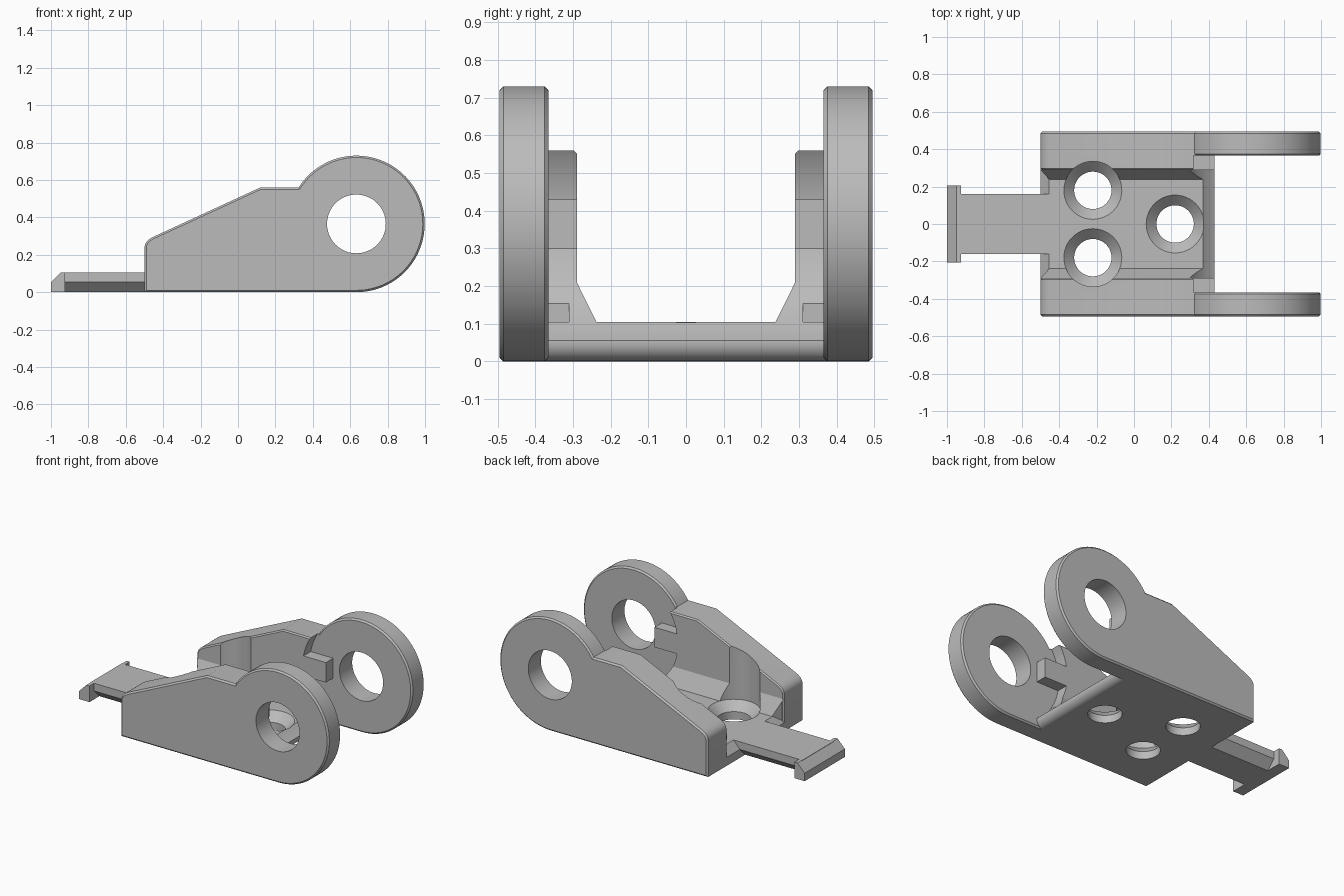
import bpy, bmesh, math
from mathutils import Vector

if "Cube" in bpy.data.objects:
    bpy.data.objects.remove(bpy.data.objects["Cube"])

grey = bpy.data.materials.new("plain_grey")
grey.use_nodes = True
COLOUR = (0.5, 0.5, 0.5, 1)
grey.diffuse_color = COLOUR
grey.node_tree.nodes["Principled BSDF"].inputs["Base Color"].default_value = COLOUR

PX, PZ, R = 0.633, 0.365, 0.365       # pivot centre and ring radius
CLEAR = 0.37                          # clearance radius inside the fork
IN, OUT, WALL = 0.365, 0.495, 0.29    # plate inner, plate outer, wall inner
FLOOR = 0.105


def prism(name, outline, axis, a, b, bevel=0):
    """Extrude a 2D outline along y (outline = x, z) or x (outline = y, z)."""
    bm = bmesh.new()

    def place(p, t):
        return (p[0], t, p[1]) if axis == "y" else (t, p[0], p[1])
    low = [bm.verts.new(place(p, a)) for p in outline]
    high = [bm.verts.new(place(p, b)) for p in outline]
    caps = [bm.faces.new(low), bm.faces.new(high)]
    for i in range(len(low)):
        j = (i + 1) % len(low)
        bm.faces.new((low[i], low[j], high[j], high[i]))
    bmesh.ops.recalc_face_normals(bm, faces=bm.faces[:])
    if bevel:
        rim = [e for f in caps for e in f.edges]
        bmesh.ops.bevel(bm, geom=rim, offset=bevel, segments=1,
                        affect="EDGES", clamp_overlap=False)
    mesh = bpy.data.meshes.new(name)
    bm.to_mesh(mesh)
    bm.free()
    ob = bpy.data.objects.new(name, mesh)
    bpy.context.collection.objects.link(ob)
    mesh.materials.append(grey)
    return ob


def arc(cx, cz, r, start, end, n):
    angles = [math.radians(start + (end - start) * i / n) for i in range(n + 1)]
    return [(cx + r * math.cos(t), cz + r * math.sin(t)) for t in angles]


def lathe(name, profile, x, y, n=48):
    """Closed solid of revolution about a vertical axis."""
    bm = bmesh.new()
    rings = [[bm.verts.new((x + r * math.cos(math.tau * i / n),
                            y + r * math.sin(math.tau * i / n), z))
              for i in range(n)] for r, z in profile]
    for lo, hi in zip(rings, rings[1:]):
        for i in range(n):
            j = (i + 1) % n
            bm.faces.new((lo[i], lo[j], hi[j], hi[i]))
    bm.faces.new(rings[0])
    bm.faces.new(rings[-1])
    bmesh.ops.recalc_face_normals(bm, faces=bm.faces[:])
    mesh = bpy.data.meshes.new(name)
    bm.to_mesh(mesh)
    bm.free()
    ob = bpy.data.objects.new(name, mesh)
    bpy.context.collection.objects.link(ob)
    return ob


def activate(ob):
    bpy.ops.object.select_all(action="DESELECT")
    ob.select_set(True)
    bpy.context.view_layer.objects.active = ob


def cut(ob, cutters):
    activate(ob)
    for c in cutters:
        m = ob.modifiers.new("cut", "BOOLEAN")
        m.operation, m.solver, m.object = "DIFFERENCE", "EXACT", c
        bpy.ops.object.modifier_apply(modifier=m.name)


# Cutters: pivot bore, fork clearance, countersunk screw holes
bore = prism("bore_cutter", arc(PX, PZ, 0.157, 0, 355, 71), "y", -1, 1)
clearance = prism("clearance_cutter", arc(PX, PZ, CLEAR, 0, 356.25, 95), "y", -IN, IN)
screw_profile = [(0.1, -0.1), (0.1, 0.05), (0.155, FLOOR), (0.155, 1)]
screws = [lathe("screw_cutter", screw_profile, x, y)
          for x, y in ((-0.22, 0.18), (-0.22, -0.18), (0.22, 0))]

# Shared sloping back of plates and walls, from the flat top down to the base
back = [(0.12, 0.56), (-0.455, 0.295)]
p0, p1, p2 = Vector((-0.455, 0.295)), Vector((-0.5, 0.274)), Vector((-0.5, 0.235))
for i in range(1, 7):
    t = i / 6
    back.append(tuple(p0 * (1 - t) ** 2 + p1 * 2 * t * (1 - t) + p2 * t * t))
back.append((-0.5, 0))

ring_end = 180 - math.degrees(math.asin((0.56 - PZ) / R))
plate_outline = arc(PX, PZ, R, -90, ring_end, 64) + back
wall_outline = [(0.33, 0), (0.33, 0.56)] + back

parts = []
for side, s in (("left", 1), ("right", -1)):
    # Outer plate with pivot ring
    plate = prism(side + "_side_plate", plate_outline, "y", s * IN, s * OUT, 0.01)
    cut(plate, [bore])

    # Inner thickening wall, cleared around the ring and the screw heads
    wall = prism(side + "_inner_wall", wall_outline, "y", s * WALL, s * 0.42, 0.008)
    cut(wall, [clearance] + screws[:2])

    # Sloped gusset between wall and floor, mitred at the rear
    section = [(s * 0.238, FLOOR), (s * WALL, 0.21), (s * 0.31, 0.21),
               (s * 0.31, 0.05), (s * 0.238, 0.05)]
    gusset = prism(side + "_gusset", section, "x", -0.5, 0.4)
    for v in gusset.data.vertices:
        if v.co.x < 0:
            v.co.x += max(0, WALL - abs(v.co.y)) * 0.9
    cut(gusset, [clearance] + screws)

    # Stop tab projecting into the fork
    tab = prism(side + "_stop_tab", [(0.24, 0.3), (0.43, 0.3), (0.43, 0.43), (0.24, 0.43)],
                "y", s * WALL, s * 0.38)
    parts += [plate, wall, gusset, tab]

# Floor with rounded lower lip, hollowed upper lip and rear chamfer
floor_outline = ([(-0.5, 0)] + arc(0.38, 0.05, 0.05, -90, 0, 8)
                 + arc(PX, PZ, CLEAR, 236.7, 224.7, 6)
                 + [(-0.455, FLOOR), (-0.5, 0.055)])
floor = prism("floor", floor_outline, "y", -0.42, 0.42)
cut(floor, screws)

# Rear tongue with undercut sides and a crosswise latch bar
tongue_section = [(-0.16, FLOOR), (0.16, FLOOR), (0.16, 0.055),
                  (0.105, 0), (-0.105, 0), (-0.16, 0.055)]
tongue = prism("tongue", tongue_section, "x", -0.95, -0.44)
latch = prism("latch_bar", [(-1, 0), (-0.925, 0), (-0.925, FLOOR),
                            (-0.948, FLOOR), (-1, 0.052)], "y", -0.207, 0.207)
parts += [floor, tongue, latch]

for c in [bore, clearance] + screws:
    bpy.data.objects.remove(c)
for ob in parts:
    activate(ob)
    bpy.ops.object.shade_smooth_by_angle(angle=math.radians(25))
